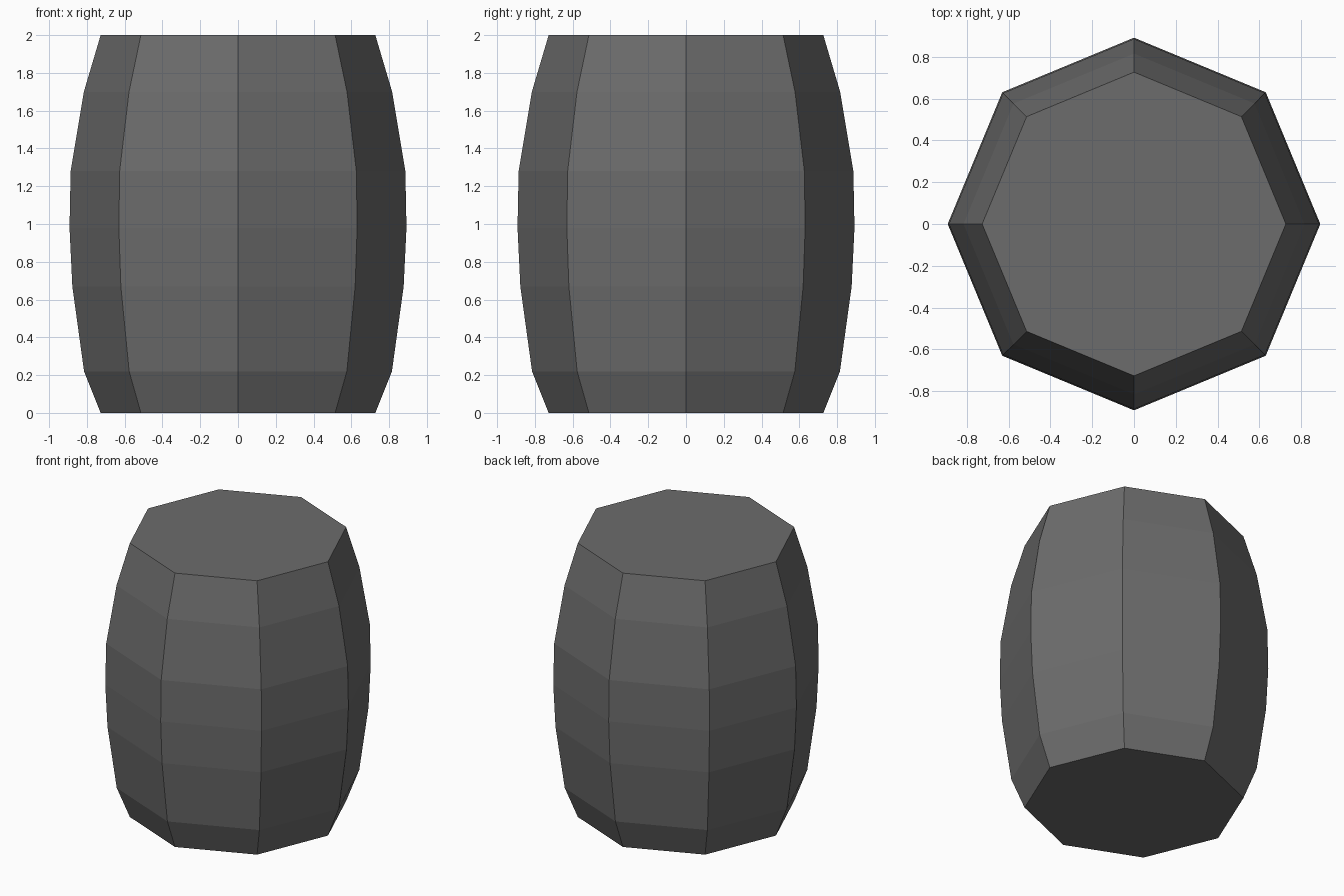
import bpy
import bmesh
from math import cos, sin, tau

cube = bpy.data.objects.get("Cube")
if cube:
    bpy.data.objects.remove(cube, do_unlink=True)

SIDES = 8
# Barrel profile: (radius, height)
PROFILE = [(0.727, 0), (0.815, 0.22), (0.877, 0.67), (0.892, 0.98),
           (0.886, 1.28), (0.816, 1.7), (0.727, 2)]

# Dark grey material
grey = bpy.data.materials.new("dark_grey")
grey.use_nodes = True
colour = (0.15, 0.15, 0.15, 1)
grey.diffuse_color = colour
grey.node_tree.nodes["Principled BSDF"].inputs["Base Color"].default_value = colour

# Faceted barrel body, lofted ring by ring
bm = bmesh.new()
rings = [[bm.verts.new((r * cos(tau * i / SIDES), r * sin(tau * i / SIDES), z))
          for i in range(SIDES)] for r, z in PROFILE]
for low, high in zip(rings, rings[1:]):
    for i in range(SIDES):
        j = (i + 1) % SIDES
        bm.faces.new((low[i], low[j], high[j], high[i]))

# Flat end caps
bm.faces.new(rings[0][::-1])
bm.faces.new(rings[-1])

mesh = bpy.data.meshes.new("barrel")
bm.to_mesh(mesh)
bm.free()
mesh.materials.append(grey)
barrel = bpy.data.objects.new("barrel", mesh)
bpy.context.collection.objects.link(barrel)
